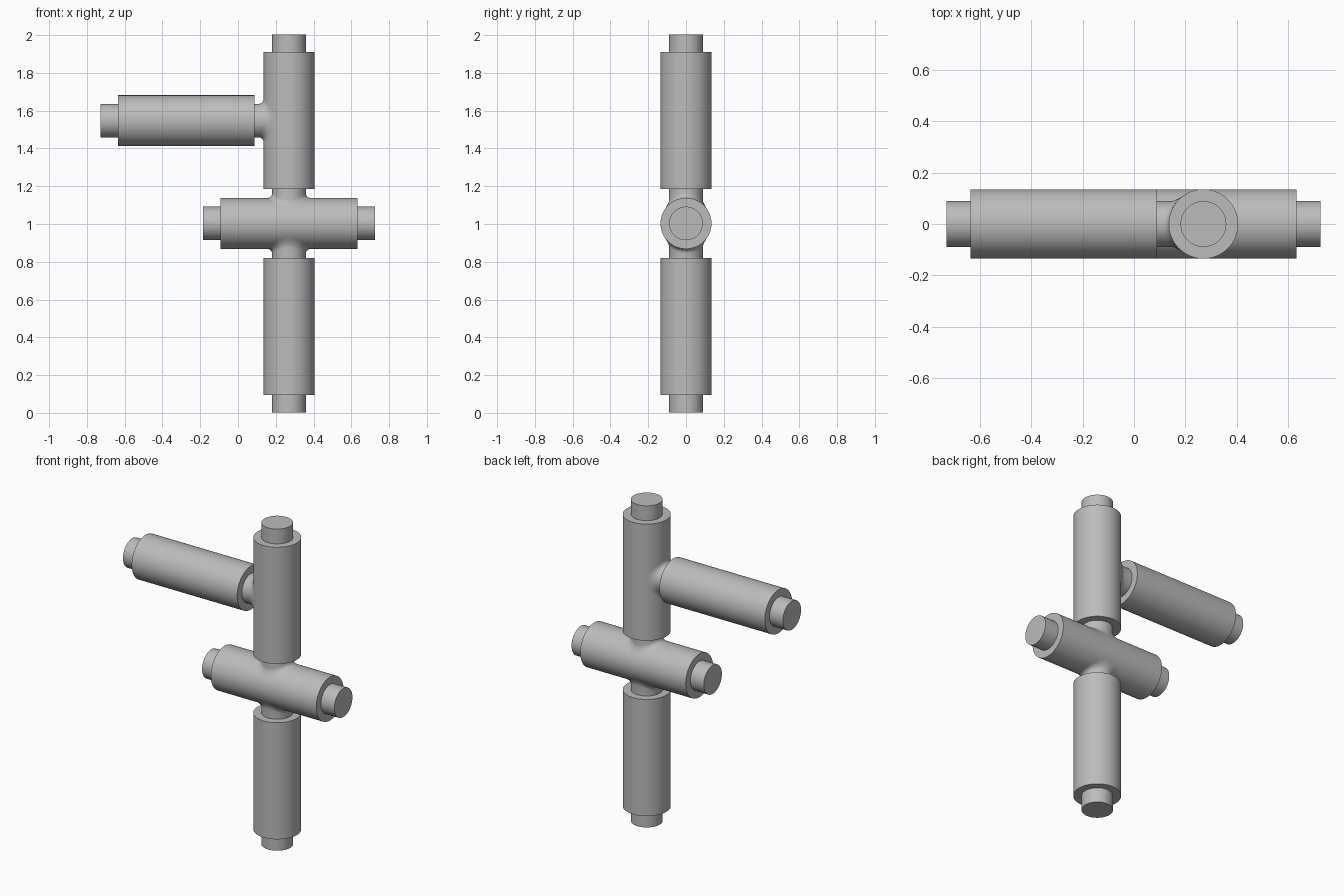
import bpy, bmesh, math
from mathutils import Vector, Matrix

if "Cube" in bpy.data.objects:
    bpy.data.objects.remove(bpy.data.objects["Cube"])

R, PIN = 0.135, 0.089       # sleeve and core radii
HALF, STUB = 0.3625, 0.092  # half sleeve length, exposed core length
FILLET = 0.025
SEG = 64

grey = bpy.data.materials.new("plain grey")
grey.diffuse_color = (0.5, 0.5, 0.5, 1)
grey.use_nodes = True
grey.node_tree.nodes["Principled BSDF"].inputs["Base Color"].default_value = grey.diffuse_color


def skin(name, rings, cap_start, cap_end, matrix):
    """Bridge rings of points into a tube and cap the chosen ends."""
    bm = bmesh.new()
    vs = [[bm.verts.new(p) for p in ring] for ring in rings]
    for a, b in zip(vs, vs[1:]):
        for i in range(SEG):
            j = (i + 1) % SEG
            bm.faces.new((a[i], a[j], b[j], b[i]))
    if cap_start:
        bm.faces.new(vs[0][::-1])
    if cap_end:
        bm.faces.new(vs[-1])
    bmesh.ops.transform(bm, matrix=matrix, verts=bm.verts)
    bmesh.ops.recalc_face_normals(bm, faces=bm.faces)
    mesh = bpy.data.meshes.new(name)
    bm.to_mesh(mesh)
    bm.free()
    mesh.materials.append(grey)
    obj = bpy.data.objects.new(name, mesh)
    bpy.context.collection.objects.link(obj)
    bpy.ops.object.select_all(action='DESELECT')
    obj.select_set(True)
    bpy.context.view_layer.objects.active = obj
    bpy.ops.object.shade_smooth_by_angle(angle=math.radians(35))
    return obj


def frame(center, axis):
    """Local z along the given axis, local y along world y."""
    z = Vector(axis)
    y = Vector((0, 1, 0))
    x = y.cross(z)
    rot = Matrix((x, y, z)).transposed().to_4x4()
    return Matrix.Translation(center) @ rot


def angles():
    return [math.tau * i / SEG for i in range(SEG)]


def rod(name, center, axis, near_stub=True):
    """Sleeve with a thinner core; local +z is the free end."""
    profile = [(PIN, HALF + STUB), (PIN, HALF), (R, HALF), (R, -HALF)]
    if near_stub:
        profile += [(PIN, -HALF), (PIN, -HALF - STUB)]
    else:
        profile += [(PIN, -HALF)]
    rings = [[(r * math.cos(t), r * math.sin(t), z) for t in angles()]
             for r, z in profile]
    skin(name, rings, True, near_stub, frame(center, axis))


def collar(name, center, axis, reach):
    """Core section flaring onto the cylinder it meets at right angles."""
    # ring of core points at the neighbouring sleeve's shoulder
    rings = [[(PIN * math.cos(t), PIN * math.sin(t), reach) for t in angles()]]
    for k in range(6):
        a = math.pi / 2 * k / 5
        r = PIN + FILLET * (1 - math.cos(a))
        lift = FILLET * (1 - math.sin(a))
        rings.append([(r * math.cos(t), r * math.sin(t),
                       math.sqrt(R * R - (r * math.sin(t)) ** 2) + lift)
                      for t in angles()])
    skin(name, rings, False, False, frame(center, axis))


# main rods: upright pair, cross bar between them, side arm
X, MID, ARM = 0.27, 1.003, 1.547
rod("upper_upright", (X, 0, 1.5475), (0, 0, 1), False)
rod("lower_upright", (X, 0, 0.4575), (0, 0, -1), False)
rod("cross_bar", (X, 0, MID), (1, 0, 0))
rod("side_arm", (-0.274, 0, ARM), (-1, 0, 0), False)

# flared joints
collar("upper_joint", (X, 0, MID), (0, 0, 1), 1.185 - MID)
collar("lower_joint", (X, 0, MID), (0, 0, -1), MID - 0.82)
collar("arm_joint", (X, 0, ARM), (-1, 0, 0), X - 0.0885)
